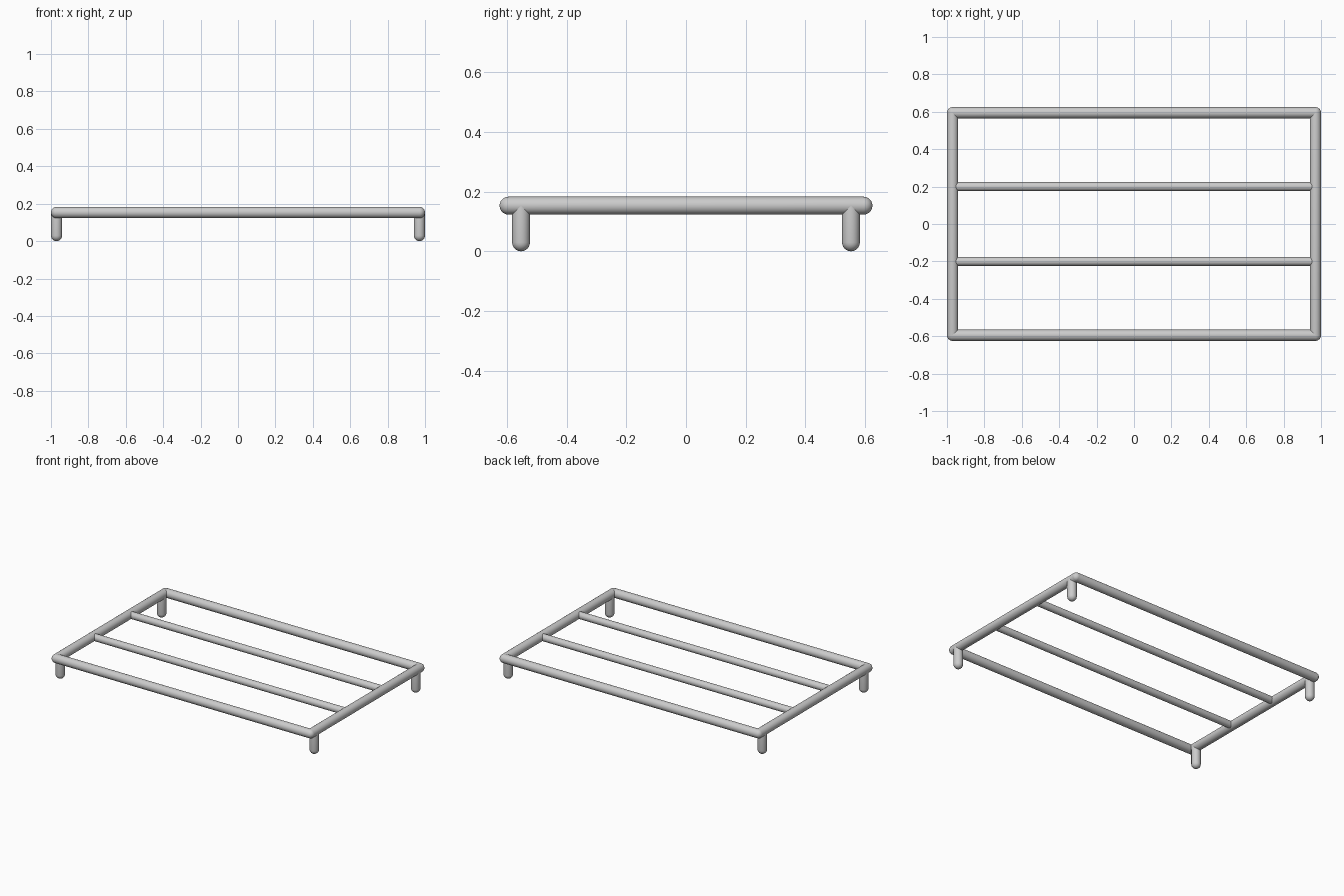
import bpy, bmesh, math
from mathutils import Vector

if "Cube" in bpy.data.objects:
    bpy.data.objects.remove(bpy.data.objects["Cube"])

R = 0.03          # frame and leg tube radius
Z = 0.153         # height of the frame centre line
X, Y = 0.97, 0.595


def capsule(name, a, b, r, sides=24, steps=6):
    """Round-ended tube between points a and b."""
    a, b = Vector(a), Vector(b)
    length = (b - a).length
    arc = [i * math.pi / 2 / steps for i in range(steps + 1)]
    profile = [(r * math.sin(t), -r * math.cos(t)) for t in arc]
    profile += [(r * math.cos(t), length + r * math.sin(t)) for t in arc]
    bm = bmesh.new()
    vs = [bm.verts.new((x, 0, z)) for x, z in profile]
    es = [bm.edges.new(p) for p in zip(vs, vs[1:])]
    bmesh.ops.spin(bm, geom=vs + es, cent=(0, 0, 0), axis=(0, 0, 1),
                   angle=2 * math.pi, steps=sides)
    bmesh.ops.remove_doubles(bm, verts=bm.verts[:], dist=1e-5)
    bmesh.ops.recalc_face_normals(bm, faces=bm.faces[:])
    for f in bm.faces:
        f.smooth = True
    me = bpy.data.meshes.new(name)
    bm.to_mesh(me)
    bm.free()
    ob = bpy.data.objects.new(name, me)
    ob.location = a
    ob.rotation_euler = (b - a).to_track_quat('Z', 'Y').to_euler()
    bpy.context.collection.objects.link(ob)
    return ob


# Outer frame: front and back rails, then side rails
for s, side in ((-1, "front"), (1, "back")):
    capsule(side + "_rail", (-X, s * Y, Z), (X, s * Y, Z), R)
for s, side in ((-1, "left"), (1, "right")):
    capsule(side + "_rail", (s * X, -Y, Z), (s * X, Y, Z), R)

# Thinner cross bars
for s, side in ((-1, "front"), (1, "back")):
    capsule(side + "_slat", (-0.95, s * 0.2, Z), (0.95, s * 0.2, Z), 0.024)

# Four short round-ended legs under the side rails
for sx, lr in ((-1, "left"), (1, "right")):
    for sy, fb in ((-1, "front"), (1, "back")):
        capsule(f"{fb}_{lr}_leg", (sx * X, sy * 0.553, R),
                (sx * X, sy * 0.553, Z), R)
